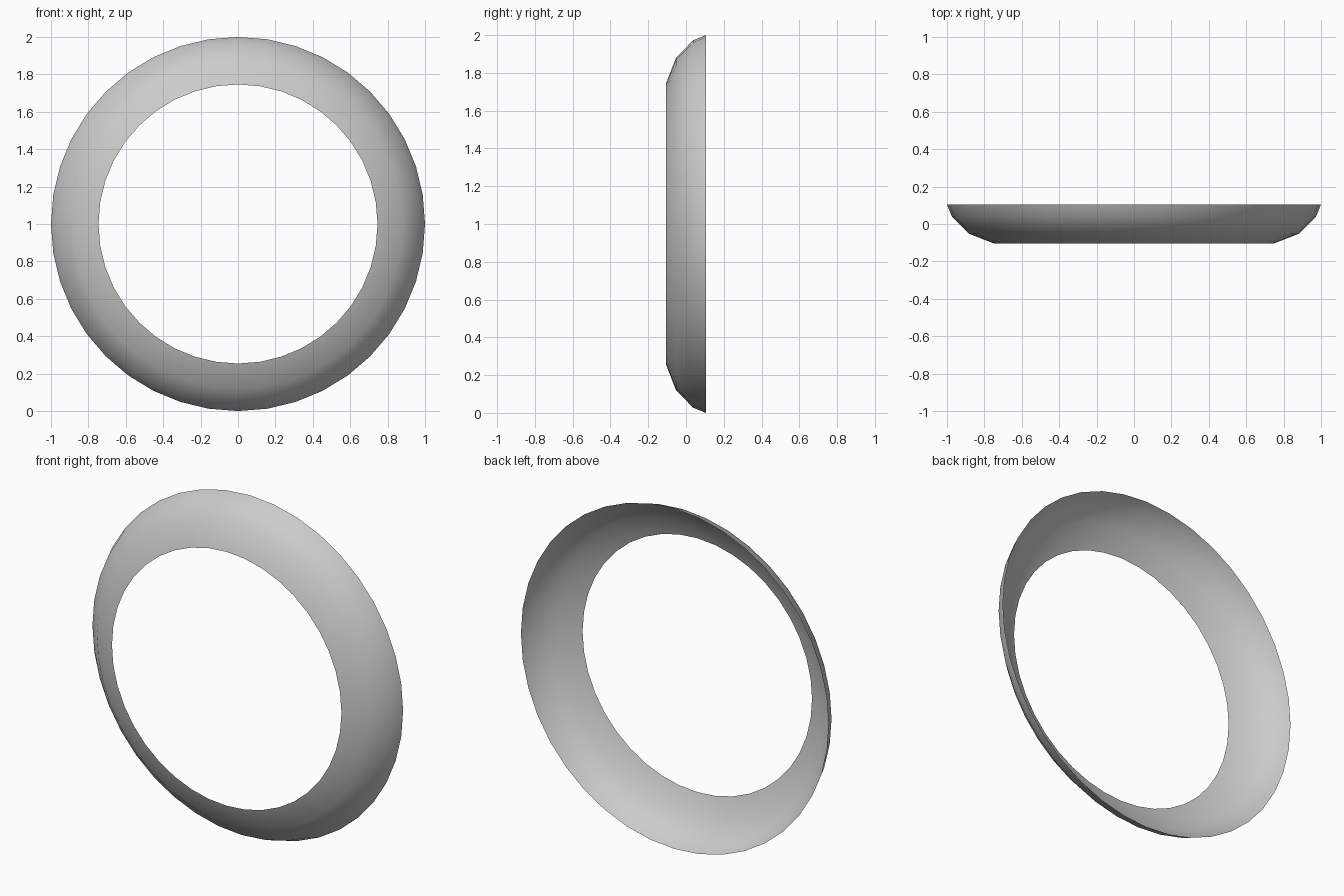
import bpy, bmesh
from math import radians
from mathutils import Matrix, Vector

if "Cube" in bpy.data.objects:
    bpy.data.objects.remove(bpy.data.objects["Cube"])

SIDES = 40
# Open curved profile: (radius, y) from front inner lip to back outer rim
PROFILE = [(0.746, -0.105), (0.88, -0.053), (0.973, 0.038), (1.0, 0.105)]

bm = bmesh.new()
verts = [bm.verts.new((0, y, r)) for r, y in PROFILE]
edges = [bm.edges.new(pair) for pair in zip(verts, verts[1:])]

# Revolve the profile about the front-to-back axis
bmesh.ops.spin(bm, geom=verts + edges, cent=(0, 0, 0), axis=(0, 1, 0),
               angle=radians(360), steps=SIDES, use_merge=True)
bmesh.ops.remove_doubles(bm, verts=bm.verts[:], dist=1e-4)
bmesh.ops.translate(bm, verts=bm.verts[:], vec=(0, 0, 1))

# Point the normals outward, away from the ring's back
bm.normal_update()
score = sum(f.normal.dot(f.calc_center_median() - Vector((0, 0.3, 1))) for f in bm.faces)
if score < 0:
    bmesh.ops.reverse_faces(bm, faces=bm.faces[:])
for f in bm.faces:
    f.smooth = True

mesh = bpy.data.meshes.new("trim_ring")
bm.to_mesh(mesh)
bm.free()
ring = bpy.data.objects.new("trim_ring", mesh)
bpy.context.collection.objects.link(ring)
